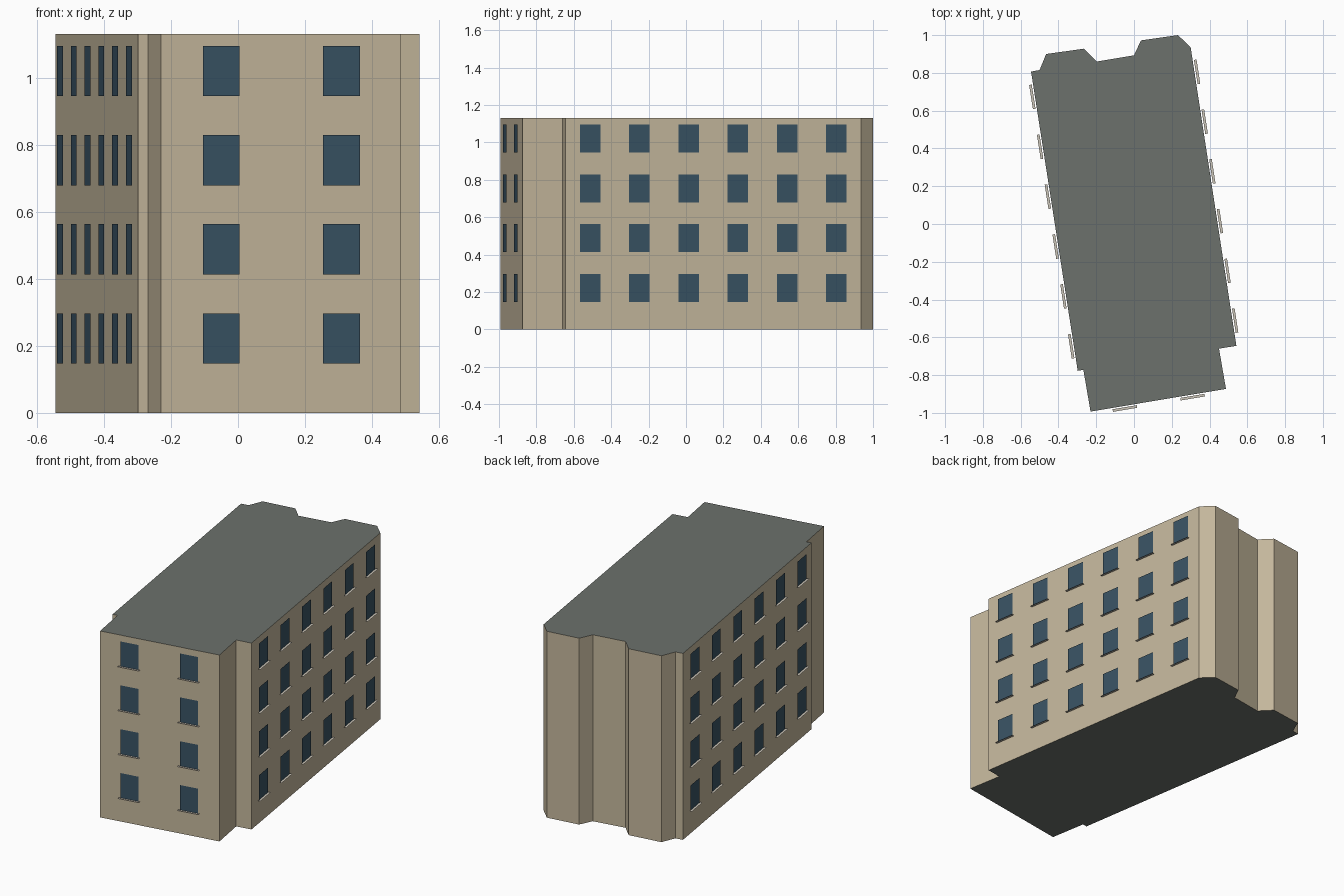
import bpy, bmesh
from mathutils import Vector

if "Cube" in bpy.data.objects:
    bpy.data.objects.remove(bpy.data.objects["Cube"])

HEIGHT = 1.13
FLOORS = [0.147 + 0.266 * i for i in range(4)]
WIN_W, WIN_H, SILL_W = 0.111, 0.15, 0.13
WIN_OUT, SILL_OUT = 0.007, 0.021

# footprint, clockwise seen from above
OUTLINE = [(-0.545, 0.807), (-0.50, 0.815), (-0.465, 0.90), (-0.265, 0.928),
           (-0.197, 0.86), (0.0, 0.893), (0.037, 0.972), (0.233, 1.0),
           (0.30, 0.935), (0.542, -0.645), (0.45, -0.66), (0.487, -0.873),
           (-0.23, -0.993), (-0.268, -0.772), (-0.298, -0.777)]


def material(name, rgb):
    mat = bpy.data.materials.new(name)
    mat.diffuse_color = (*rgb, 1)
    mat.use_nodes = True
    mat.node_tree.nodes["Principled BSDF"].inputs["Base Color"].default_value = mat.diffuse_color
    return mat


def add_object(name, bm, mats):
    mesh = bpy.data.meshes.new(name)
    bm.to_mesh(mesh)
    bm.free()
    for m in mats:
        mesh.materials.append(m)
    obj = bpy.data.objects.new(name, mesh)
    bpy.context.collection.objects.link(obj)
    return obj


wall = material("wall", (0.55, 0.47, 0.33))
roof = material("roof", (0.15, 0.165, 0.15))
glass = material("glass", (0.04, 0.085, 0.125))
stone = material("stone", (0.6, 0.56, 0.48))

# building body: footprint raised to full height, grey roof and base
bm = bmesh.new()
base = bm.faces.new([bm.verts.new((x, y, 0)) for x, y in OUTLINE])
top = bmesh.ops.extrude_face_region(bm, geom=[base], use_keep_orig=True)
bmesh.ops.translate(bm, vec=(0, 0, HEIGHT),
                    verts=[v for v in top["geom"] if isinstance(v, bmesh.types.BMVert)])
bmesh.ops.recalc_face_normals(bm, faces=bm.faces)
for f in bm.faces:
    f.material_index = 1 if abs(f.normal.z) > 0.5 else 0
add_object("building_body", bm, [wall, roof])


def window_rows(side, start, end, count):
    """Evenly spaced window panes and sill ledges along one wall."""
    a, b = Vector((*start, 0)), Vector((*end, 0))
    along = (b - a).normalized()
    out = Vector((-along.y, along.x, 0))
    panes, sills = bmesh.new(), bmesh.new()
    for z in FLOORS:
        for i in range(count):
            c = a.lerp(b, (i + 0.5) / count) + Vector((0, 0, z))
            up = Vector((0, 0, WIN_H))
            p = c + out * WIN_OUT
            w, s = along * WIN_W / 2, along * SILL_W / 2
            panes.faces.new([panes.verts.new(v) for v in
                             (p + w, p - w, p - w + up, p + w + up)])
            q = c + out * SILL_OUT
            sills.faces.new([sills.verts.new(v) for v in
                             (p - s, p + s, q + s, q - s)])
    for b_mesh, label, mat in ((panes, "windows", glass), (sills, "window_sills", stone)):
        b_mesh.normal_update()
        if label == "window_sills":
            for f in b_mesh.faces:
                if f.normal.z < 0:
                    f.normal_flip()
        else:
            for f in b_mesh.faces:
                if f.normal.dot(out) < 0:
                    f.normal_flip()
        add_object(f"{side}_{label}", b_mesh, [mat])


# windows on the two long walls and the front wall
window_rows("right", OUTLINE[8], OUTLINE[9], 6)
window_rows("front", OUTLINE[11], OUTLINE[12], 2)
window_rows("left", OUTLINE[14], OUTLINE[0], 6)
